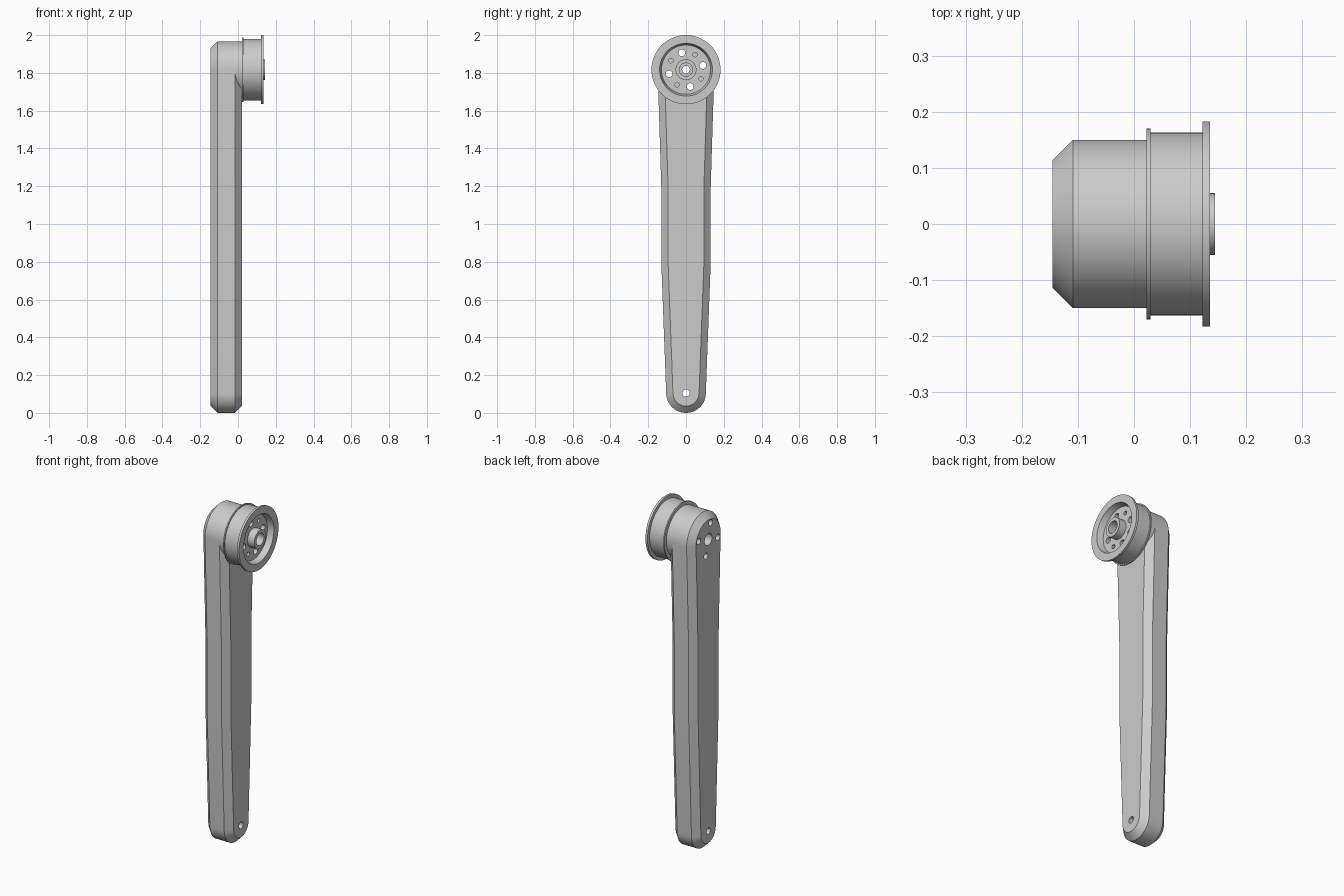
import bpy, bmesh
from math import cos, sin, pi, radians

if "Cube" in bpy.data.objects:
    bpy.data.objects.remove(bpy.data.objects["Cube"])

AXIS_Z = 1.817      # height of the pulley axis
FOOT_Z = 0.105      # height of the lower pin hole
SEG = 64


def make_object(name, rings, closed=False):
    """Skin a list of equal-length vertex rings; cap the ends unless closed."""
    bm = bmesh.new()
    loops = [[bm.verts.new(p) for p in ring] for ring in rings]
    n = len(loops[0])
    pairs = list(zip(loops, loops[1:]))
    if closed:
        pairs.append((loops[-1], loops[0]))
    else:
        bm.faces.new(loops[0])
        bm.faces.new(loops[-1])
    for a, b in pairs:
        for i in range(n):
            j = (i + 1) % n
            bm.faces.new((a[i], a[j], b[j], b[i]))
    bmesh.ops.recalc_face_normals(bm, faces=bm.faces)
    mesh = bpy.data.meshes.new(name)
    bm.to_mesh(mesh)
    bm.free()
    ob = bpy.data.objects.new(name, mesh)
    bpy.context.collection.objects.link(ob)
    return ob


def circle(x, r, y=0.0, z=AXIS_Z, n=SEG):
    return [(x, y + r * cos(2 * pi * i / n), z + r * sin(2 * pi * i / n)) for i in range(n)]


def rod(name, x0, x1, r, y=0.0, z=AXIS_Z, n=SEG):
    return make_object(name, [circle(x0, r, y, z, n), circle(x1, r, y, z, n)])


def arm_ring(x, inset):
    """Outline of the tapered arm, pulled in by the chamfer inset."""
    top = [(x, (0.15 - inset) * cos(pi * i / 32), AXIS_Z + (0.15 - inset) * sin(pi * i / 32))
           for i in range(33)]
    foot = [(x, -(0.105 - inset) * cos(pi * i / 24), FOOT_Z - (0.105 - inset) * sin(pi * i / 24))
            for i in range(25)]
    w = 0.131 - inset
    return top + [(x, -w, 1.2), (x, -w, 0.8)] + foot + [(x, w, 0.8), (x, w, 1.2)]


def cut(ob, cutters):
    for c in cutters:
        m = ob.modifiers.new("hole", 'BOOLEAN')
        m.operation = 'DIFFERENCE'
        m.solver = 'EXACT'
        m.object = c
    bpy.context.view_layer.objects.active = ob
    bpy.ops.object.select_all(action='DESELECT')
    ob.select_set(True)
    for m in list(ob.modifiers):
        bpy.ops.object.modifier_apply(modifier=m.name)
    bpy.ops.object.shade_smooth_by_angle(angle=radians(25))


# Chamfered arm and the full-round collar at its head
arm = make_object("arm", [arm_ring(-0.145, 0.036), arm_ring(-0.109, 0),
                          arm_ring(-0.016, 0), arm_ring(0.02, 0.036)])
collar = rod("head_collar", -0.016, 0.022, 0.15)

# Turned pulley: (x, radius) section from the bore round the rims and recess
section = [(0.022, 0.02), (0.022, 0.17), (0.029, 0.17), (0.029, 0.163),
           (0.122, 0.163), (0.122, 0.183), (0.135, 0.183), (0.135, 0.14),
           (0.100, 0.13), (0.100, 0.055), (0.144, 0.055), (0.144, 0.035),
           (0.070, 0.035), (0.070, 0.02)]
pulley = make_object("pulley", [circle(x, r) for x, r in section], closed=True)

# Hole cutters: bolt circle through everything, shallow holes in the pulley web
bolts, shallow = [], []
for k in range(4):
    a, b = radians(14 + 90 * k), radians(59 + 90 * k)
    bolts.append(rod("bolt_cutter", -0.3, 0.3, 0.018, 0.092 * cos(a), AXIS_Z + 0.092 * sin(a), 24))
    shallow.append(rod("web_cutter", 0.06, 0.3, 0.012, 0.093 * cos(b), AXIS_Z + 0.093 * sin(b), 20))
bore = rod("bore_cutter", -0.3, 0.3, 0.034, n=32)
pin = rod("pin_cutter", -0.3, 0.3, 0.019, 0, FOOT_Z, 24)

cut(arm, bolts + [bore, pin])
cut(collar, bolts + [bore])
cut(pulley, bolts + shallow)

for c in bolts + shallow + [bore, pin]:
    bpy.data.objects.remove(c)
